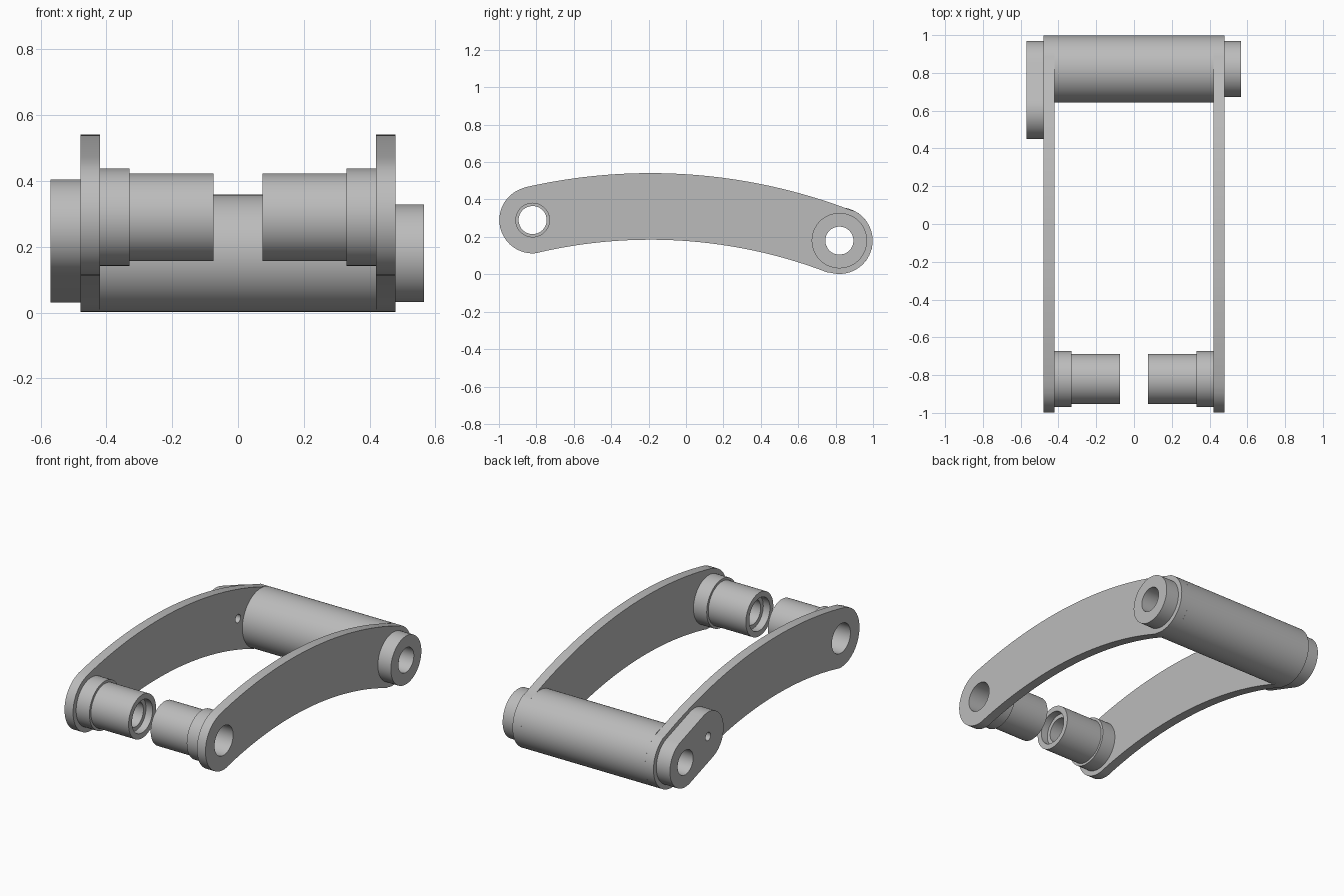
import bpy, bmesh, math
from math import pi, sin, cos, atan2, hypot

cube = bpy.data.objects.get("Cube")
if cube:
    bpy.data.objects.remove(cube, do_unlink=True)

steel = bpy.data.materials.new("plain grey")
steel.use_nodes = True
GREY = (0.5, 0.5, 0.5, 1)
steel.diffuse_color = GREY
steel.node_tree.nodes["Principled BSDF"].inputs["Base Color"].default_value = GREY

REAR, FRONT = (0.82, 0.18), (-0.82, 0.29)   # pivot centres (y, z)
PIN = (0.60, 0.255)                         # small pin hole in the lug
BORE, END_R = 0.075, 0.178
ARC_C, ARC_R = (-0.19, -2.46), 2.823        # centre line of the curved arms


def finish(name, bm):
    bmesh.ops.recalc_face_normals(bm, faces=bm.faces)
    mesh = bpy.data.meshes.new(name)
    bm.to_mesh(mesh)
    bm.free()
    mesh.materials.append(steel)
    obj = bpy.data.objects.new(name, mesh)
    bpy.context.collection.objects.link(obj)
    bpy.ops.object.select_all(action='DESELECT')
    obj.select_set(True)
    bpy.context.view_layer.objects.active = obj
    bpy.ops.object.shade_smooth_by_angle(angle=math.radians(30))


def arc(c, r, a0, a1, n):
    return [(c[0] + r * cos(a0 + (a1 - a0) * i / n),
             c[1] + r * sin(a0 + (a1 - a0) * i / n)) for i in range(n + 1)]


def circle(c, r, n=64):
    return arc(c, r, 0, 2 * pi, n)[:-1]


def lathe(name, centre, profile, n=72):
    """Spin a closed (x, radius) profile about an axis along x."""
    bm = bmesh.new()
    rings = [[bm.verts.new((x, y, z)) for y, z in circle(centre, r, n)]
             for x, r in profile]
    for a, b in zip(rings, rings[1:] + rings[:1]):
        for i in range(n):
            j = (i + 1) % n
            bm.faces.new((a[i], a[j], b[j], b[i]))
    finish(name, bm)


def plate(name, outline, holes, x0, x1):
    """Extrude a (y, z) outline with holes from x0 to x1."""
    bm = bmesh.new()
    edges = []
    for loop in [outline] + holes:
        vs = [bm.verts.new((x0, y, z)) for y, z in loop]
        edges += [bm.edges.new((vs[i - 1], vs[i])) for i in range(len(vs))]
    bmesh.ops.triangle_fill(bm, edges=edges, use_beauty=True)
    out = bmesh.ops.extrude_face_region(bm, geom=bm.faces[:], use_keep_orig=True)
    moved = [g for g in out["geom"] if isinstance(g, bmesh.types.BMVert)]
    bmesh.ops.translate(bm, verts=moved, vec=(x1 - x0, 0, 0))
    finish(name, bm)


# Curved arm outline: concentric arcs closed by round ends
a_rear = atan2(REAR[1] - ARC_C[1], REAR[0] - ARC_C[0])
a_front = atan2(FRONT[1] - ARC_C[1], FRONT[0] - ARC_C[0])
arm = (arc(ARC_C, ARC_R + END_R, a_rear, a_front, 40)
       + arc(FRONT, END_R, a_front, a_front + pi, 32)[1:-1]
       + arc(ARC_C, ARC_R - END_R, a_front, a_rear, 40)
       + arc(REAR, END_R, a_rear - pi, a_rear, 32)[1:-1])

for side, s in (("left", 1), ("right", -1)):
    holes = [circle(REAR, BORE), circle(FRONT, 0.09)]
    if s < 0:
        holes.append(circle(PIN, 0.025, 24))
    plate(side + "_arm", arm, holes, s * 0.42, s * 0.478)
    # Stepped front bushing with a collar and a counterbored free end
    bushing = [(0.42, 0.148), (0.33, 0.148), (0.33, 0.133), (0.075, 0.133),
               (0.075, 0.1), (0.12, 0.1), (0.12, BORE), (0.3, BORE),
               (0.3, 0.09), (0.42, 0.09)]
    lathe(side + "_bushing", FRONT, [(s * x, r) for x, r in bushing])

# Rear cross tube and round boss
lathe("cross_tube", REAR, [(-0.42, END_R), (0.42, END_R), (0.42, BORE), (-0.42, BORE)])
lathe("round_boss", REAR, [(0.478, 0.148), (0.566, 0.148), (0.566, BORE), (0.478, BORE)])

# Capsule lug with a pin hole
tilt = atan2(PIN[1] - REAR[1], PIN[0] - REAR[0])
lug = (arc(PIN, 0.15, tilt - pi / 2, tilt + pi / 2, 32)
       + arc(REAR, 0.15, tilt + pi / 2, tilt + 3 * pi / 2, 32))
plate("pin_lug", lug, [circle(REAR, BORE), circle(PIN, 0.025, 24)], -0.478, -0.57)
